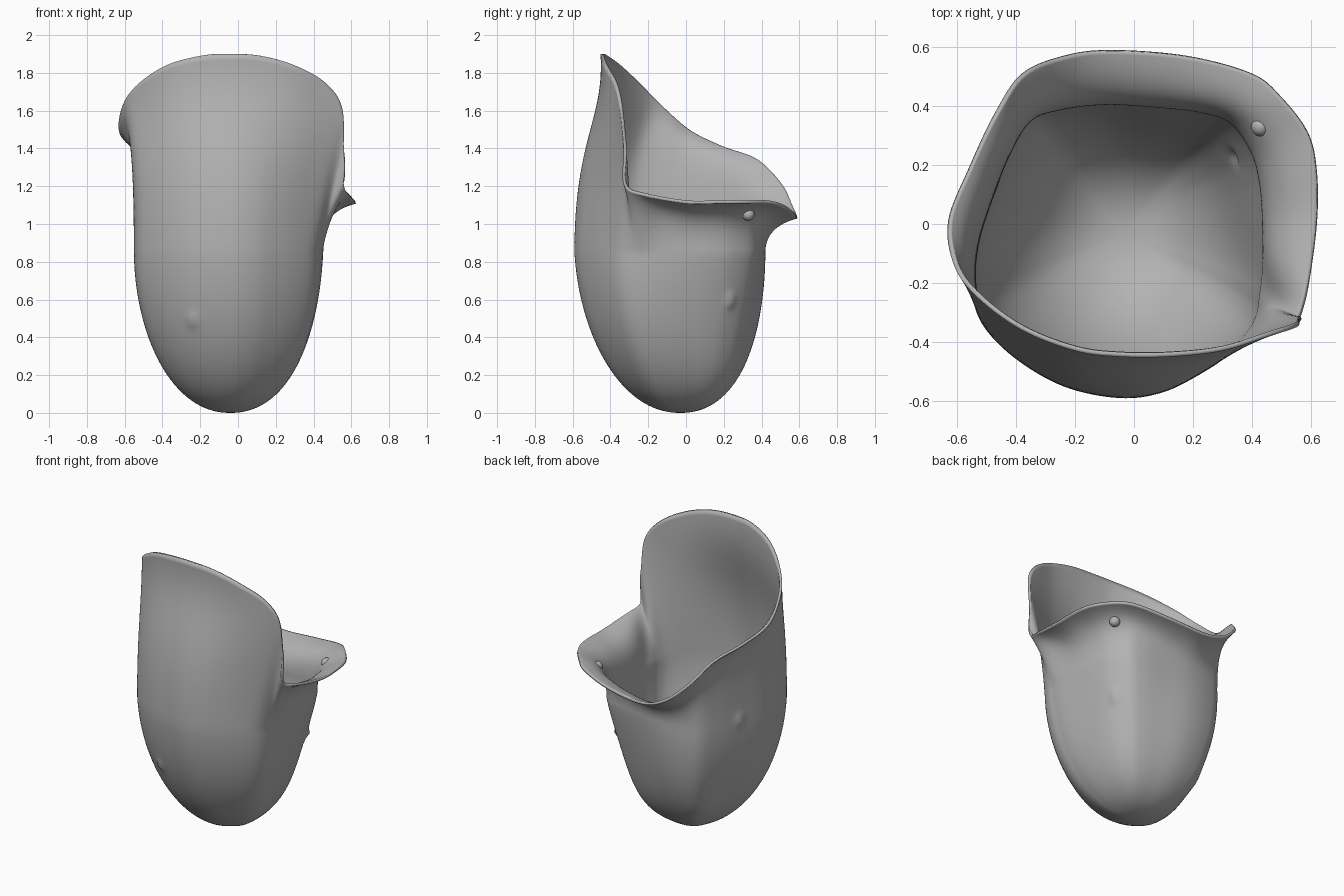
import bpy
import bmesh
import math
from mathutils import Vector

cube = bpy.data.objects.get("Cube")
if cube:
    bpy.data.objects.remove(cube, do_unlink=True)


def make_material(name, color):
    material = bpy.data.materials.new(name)
    material.use_nodes = True
    material.diffuse_color = color
    material.node_tree.nodes["Principled BSDF"].inputs["Base Color"].default_value = color
    return material


clay = make_material("grey clay", (0.45, 0.45, 0.45, 1))

# Outline of the cup going round from the front, in hundredths:
# belly x, belly y, rim x, rim y, rim z
OUTLINE = [
    (-5, -59, -5, -45, 190), (10, -57, 12, -45, 189), (24, -50, 30, -43, 184),
    (34, -43, 46, -38, 175), (40, -37, 55, -35, 162), (43, -31, 56, -33, 140),
    (44, -25, 56, -33, 121), (45, -16, 59, -22, 115), (45, 0, 62, 0, 111),
    (44, 14, 62, 18, 111), (41, 25, 59, 31, 111), (34, 35, 50, 43, 111),
    (24, 39, 40, 51, 109), (8, 41, 18, 57, 105), (-10, 42, -8, 59, 103),
    (-26, 40, -24, 57, 108), (-36, 36, -38, 51, 120), (-43, 25, -47, 38, 133),
    (-49, 10, -56, 19, 140), (-54, -6, -63, 1, 149), (-55, -20, -61, -14, 163),
    (-52, -33, -53, -25, 174), (-41, -45, -38, -36, 184), (-24, -55, -20, -43, 189),
]
STEPS = 8            # columns between outline points
BELLY_Z = 0.85       # height where the round bottom meets the wall
BOTTOM_ROWS, WALL_ROWS = 36, 32
BELLY_CENTRE = Vector((-0.05, -0.08))
BASE_CENTRE = Vector((-0.04, -0.03))
RIM_CORNER = Vector((0.56, -0.34))   # where the tall front drops to the low lip
SLIM_SIDE = Vector((1, 1)).normalized()


def smooth_loop(points, steps):
    """Closed Catmull-Rom curve through points of any dimension."""
    count = len(points)
    for i in range(count):
        a, b, c, d = (points[(i + k) % count] for k in (-1, 0, 1, 2))
        for s in range(steps):
            t = s / steps
            yield [0.005 * (2 * q + (r - p) * t + (2 * p - 5 * q + 4 * r - w) * t ** 2
                            + (3 * q - p - 3 * r + w) * t ** 3)
                   for p, q, r, w in zip(a, b, c, d)]


def smoothstep(low, high, value):
    t = min(max((value - low) / (high - low), 0), 1)
    return t * t * (3 - 2 * t)


def mix(a, b, t):
    return a + (b - a) * t


def bottom_point(belly, z):
    """Egg-shaped bottom: the belly outline shrinks, rounds off and slims at one corner."""
    up = z / BELLY_Z
    size = max(1 - (1 - up) ** 2, 0) ** (1 / 2.15)
    offset = belly - BELLY_CENTRE
    facing = max(offset.normalized().dot(SLIM_SIDE), 0)
    offset = offset.lerp(offset.normalized() * 0.5, 0.5 * (1 - size))
    size *= 1 - 0.11 * facing ** 3 * math.sin(math.pi * up)
    centre = BASE_CENTRE.lerp(BELLY_CENTRE, up)
    return (centre + offset * size).to_3d() + Vector((0, 0, z))


def wall_point(belly, rim, rim_z, t):
    """Wall from belly to rim: low parts flare late, the tall front leans in,
    the corner between them opens steadily."""
    lean = smoothstep(1.5, 1.82, rim_z)
    corner = math.exp(-((rim - RIM_CORNER).length / 0.13) ** 2)
    height = rim_z - BELLY_Z
    low = belly.lerp(rim, 0.25 * corner)
    mid = belly.lerp(rim, mix(mix(0.25, 1.15, lean), 0.62, corner))
    p = [belly.to_3d(), low.to_3d(), mid.to_3d(), rim.to_3d()]
    rise = (0,
            mix(mix(1 - 0.1 / height, 0.58, lean), 0.42, corner),
            mix(mix(1 - 0.032 / height, 0.67, lean), 0.72, corner),
            1)
    weights = ((1 - t) ** 3, 3 * t * (1 - t) ** 2, 3 * t * t * (1 - t), t ** 3)
    result = Vector()
    for point, up, weight in zip(p, rise, weights):
        result += weight * (point + Vector((0, 0, BELLY_Z + up * height)))
    return result


# Cup body: columns of points joined into a grid
bm = bmesh.new()
columns = []
for bx, by, rx, ry, rz in smooth_loop(OUTLINE, STEPS):
    belly, rim = Vector((bx, by)), Vector((rx, ry))
    column = []
    for i in range(1, BOTTOM_ROWS):
        z = BELLY_Z * (1 - math.cos(i / BOTTOM_ROWS * math.pi / 2))
        column.append(bm.verts.new(bottom_point(belly, z)))
    for i in range(WALL_ROWS + 1):
        column.append(bm.verts.new(wall_point(belly, rim, rz, i / WALL_ROWS)))
    columns.append(column)
pole = bm.verts.new(BASE_CENTRE.to_3d())
for left, right in zip(columns, columns[1:] + columns[:1]):
    bm.faces.new((pole, right[0], left[0]))
    for i in range(len(left) - 1):
        bm.faces.new((left[i], right[i], right[i + 1], left[i + 1]))
bm.normal_update()

# Small raised pimples and one broad shallow swelling: place, width, height
BUMPS = [
    (Vector((-0.24, -0.46, 0.51)), 0.03, 0.018),
    (Vector((0.37, 0.24, 0.57)), 0.03, 0.018),
    (Vector((-0.48, 0.12, 0.86)), 0.03, 0.018),
    (Vector((-0.28, 0.2, 0.25)), 0.08, 0.01),
]
for place, width, height in BUMPS:
    centre = min(bm.verts, key=lambda v: (v.co - place).length).co.copy()
    for v in bm.verts:
        v.co += v.normal * height * math.exp(-((v.co - centre).length / width) ** 2)

mesh = bpy.data.meshes.new("cup_body")
bm.to_mesh(mesh)
bm.free()
mesh.materials.append(clay)
body = bpy.data.objects.new("cup_body", mesh)
bpy.context.collection.objects.link(body)
shell = body.modifiers.new("wall_thickness", "SOLIDIFY")
shell.thickness = 0.016
shell.offset = -1

# Round stud set through the low lip
bpy.ops.mesh.primitive_uv_sphere_add(segments=24, ring_count=16, radius=0.033,
                                     location=(0.43, 0.33, 1.05))
stud = bpy.context.object
stud.name = "lip_stud"
stud.data.materials.append(clay)

# Smooth shading with a crisp rim
for part in (body, stud):
    bpy.ops.object.select_all(action="DESELECT")
    part.select_set(True)
    bpy.context.view_layer.objects.active = part
    bpy.ops.object.shade_smooth_by_angle(angle=math.radians(50))
